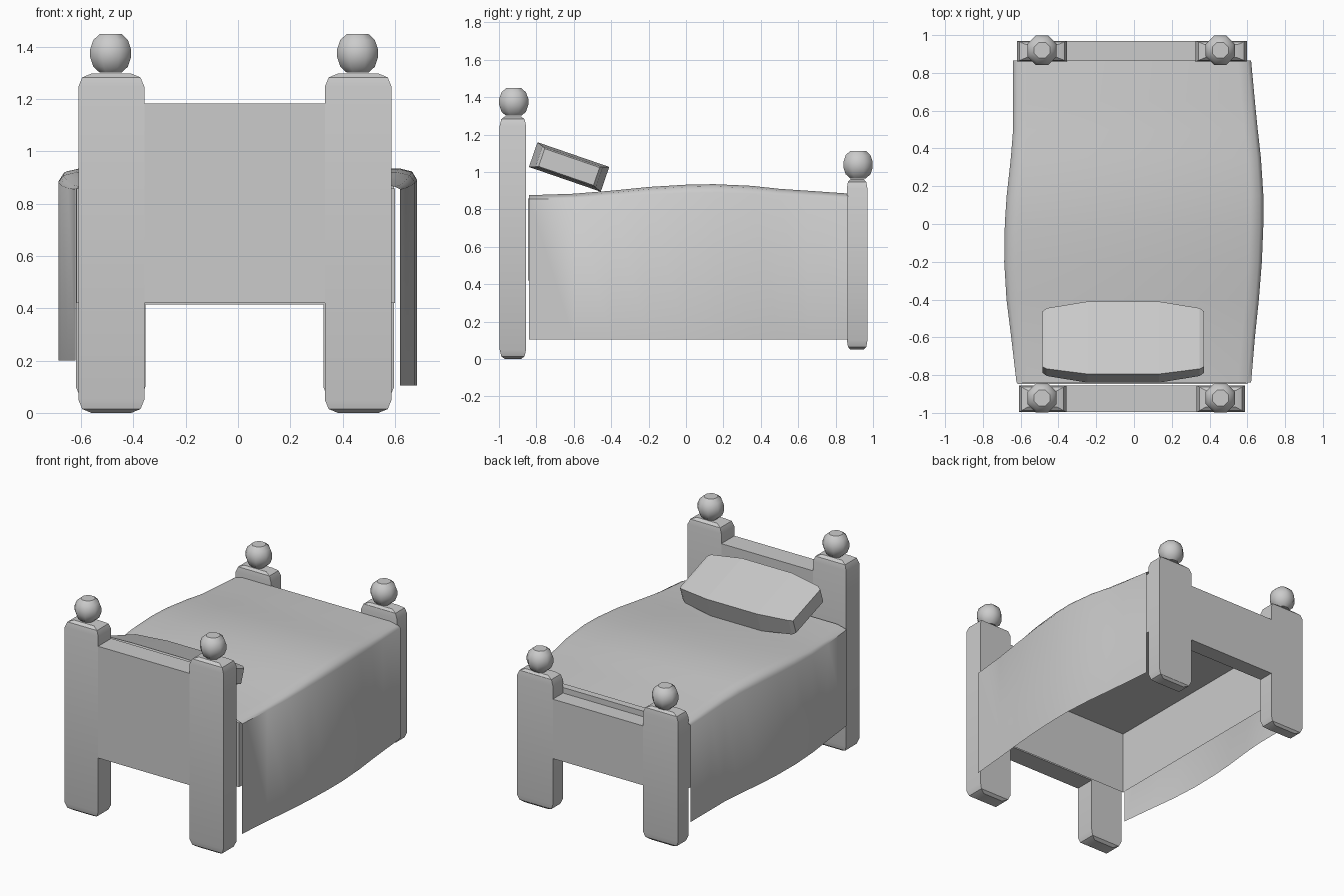
import bpy, bmesh, math
from mathutils import Matrix, Vector

if "Cube" in bpy.data.objects:
    bpy.data.objects.remove(bpy.data.objects["Cube"])


def finish(bm, name, smooth=None):
    bmesh.ops.recalc_face_normals(bm, faces=bm.faces)
    me = bpy.data.meshes.new(name)
    bm.to_mesh(me)
    bm.free()
    ob = bpy.data.objects.new(name, me)
    bpy.context.collection.objects.link(ob)
    if smooth:
        bpy.ops.object.select_all(action='DESELECT')
        ob.select_set(True)
        bpy.context.view_layer.objects.active = ob
        bpy.ops.object.shade_smooth_by_angle(angle=math.radians(smooth))
    return ob


def box(name, x, y, z, bevel=0, open_bottom=False):
    """Box from ranges; bevel rounds only the top and bottom rims."""
    bm = bmesh.new()
    bmesh.ops.create_cube(bm, size=1)
    lo, hi = Vector((x[0], y[0], z[0])), Vector((x[1], y[1], z[1]))
    # bevel on a square plan, then squash so the y rounding is finer
    size = hi - lo
    bmesh.ops.scale(bm, vec=(size.x, size.x, size.z), verts=bm.verts)
    if bevel:
        rims = [e for e in bm.edges if abs(e.verts[0].co.z - e.verts[1].co.z) < 1e-5]
        bmesh.ops.bevel(bm, geom=rims, offset=bevel, segments=2, profile=0.5,
                        affect='EDGES')
    bmesh.ops.scale(bm, vec=(1, size.y / size.x, 1), verts=bm.verts)
    bmesh.ops.translate(bm, vec=(lo + hi) / 2, verts=bm.verts)
    if open_bottom:
        low = [f for f in bm.faces if f.calc_center_median().z < z[0] + 1e-4]
        bmesh.ops.delete(bm, geom=low, context='FACES')
    return finish(bm, name, 25 if bevel else None)


def loft(bm, rings, closed=True, caps=True):
    """Bridge equal-length rings of points with quads."""
    vs = [[bm.verts.new(p) for p in r] for r in rings]
    n = len(vs[0])
    for a, b in zip(vs, vs[1:]):
        for i in range(n if closed else n - 1):
            j = (i + 1) % n
            bm.faces.new((a[i], a[j], b[j], b[i]))
    if caps:
        bm.faces.new(vs[0])
        bm.faces.new(vs[-1])


def knob(name, x, y, z):
    """Eight-sided ball on top of a post."""
    prof = [(.042, 0), (.066, .022), (.078, .058), (.078, .09), (.066, .124), (.042, .147)]
    k = 1 / math.cos(math.pi / 8)
    bm = bmesh.new()
    loft(bm, [[(x + r * k * math.cos((i + .5) * math.pi / 4),
                y + r * k * math.sin((i + .5) * math.pi / 4), z + h)
               for i in range(8)] for r, h in prof])
    for f in bm.faces:
        if len(f.verts) == 8:  # crisp rim round the flat ends
            for e in f.edges:
                e.smooth = False
    finish(bm, name, 46)


# Headboard and footboard: two posts, a flush panel and two knobs each
for name, y, z, xs, pz, ky in (
        ("headboard", (-.996, -.855), (0, 1.297),
         ((-.61, -.358), (.332, .587)), (.42, 1.182), -.921),
        ("footboard", (.86, .97), (.05, .962),
         ((-.62, -.354), (.326, .597)), (.415, .82), .92)):
    for side, px in zip(("left", "right"), xs):
        box(f"{name}_{side}_post", px, y, z, .05)
        knob(f"{name}_{side}_knob", -.487 if side == "left" else .457, ky, z[1] + .004)
    box(f"{name}_panel", (xs[0][1], xs[1][0]), y, pz)

# Bed frame: side rails and base, hollow underneath
box("bed_frame", (-.617, .6), (-.846, .86), (.42, .858), open_bottom=True)

# Blanket: sections along y of (y, left x, right x, top z)
sections = [(-.84, -.622, .62, .876), (-.6, -.65, .64, .884), (-.4, -.675, .661, .9),
            (-.2, -.687, .677, .92), (0, -.684, .685, .932), (.15, -.674, .685, .935),
            (.35, -.652, .672, .926), (.5, -.64, .655, .91), (.65, -.64, .64, .9),
            (.865, -.64, .62, .885)]
bm = bmesh.new()
rings = []
for y, l, r, t in sections:
    drop = t - .045 + .4 * (.935 - t)
    rings.append([(l, y, .2), (l, y, drop), (l + .02, y, t - .012), (l + .07, y, t),
                  (r - .07, y, t), (r - .02, y, t - .012), (r, y, drop), (r, y, .105)])
loft(bm, rings, closed=False, caps=False)
finish(bm, "blanket", 60)

# Pillow: tapered block leaning toward the headboard
bm = bmesh.new()
loft(bm, [[(x, sy * hy, sz * hz) for sy, sz in ((-1, -1), (1, -1), (1, 1), (-1, 1))]
          for x, hy, hz in ((-.427, .155, .05), (-.405, .17, .058), (-.19, .203, .07),
                            (.19, .203, .07), (.405, .17, .058), (.427, .155, .05))])
bmesh.ops.transform(bm, verts=bm.verts, matrix=Matrix.Translation((-.057, -.625, 1.027))
                    @ Matrix.Rotation(math.radians(-19), 4, 'X'))
finish(bm, "pillow")
